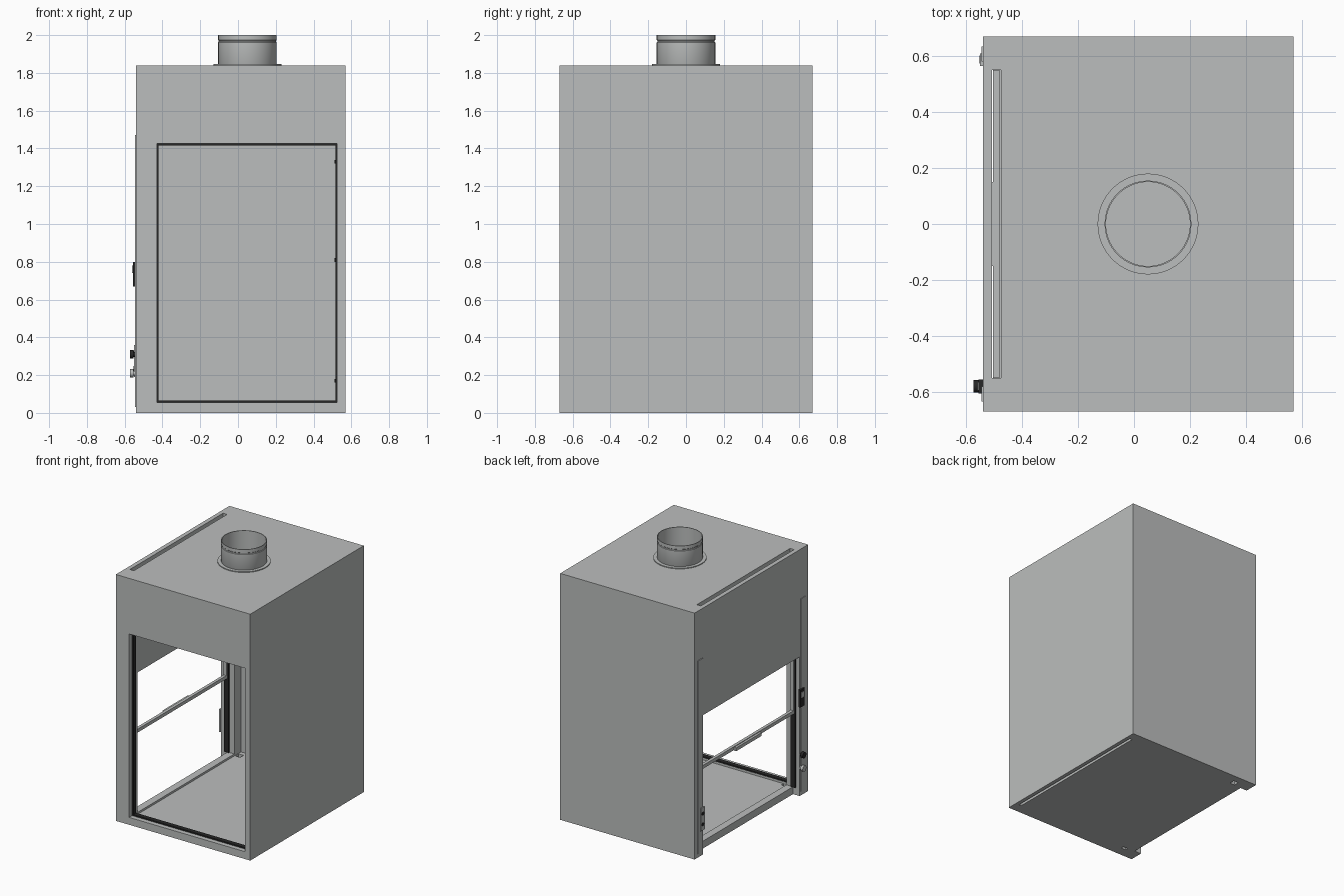
import bpy, bmesh, math
from mathutils import Vector, Matrix

old = bpy.data.objects.get("Cube")
if old:
    bpy.data.objects.remove(old, do_unlink=True)


def material(name, color):
    m = bpy.data.materials.new(name)
    m.use_nodes = True
    m.diffuse_color = (*color, 1)
    m.node_tree.nodes["Principled BSDF"].inputs["Base Color"].default_value = (*color, 1)
    return m


GREY = material("light grey steel", (0.50, 0.515, 0.51))
BLACK = material("black rubber", (0.02, 0.02, 0.02))


def finish(name, bm, mat):
    bmesh.ops.recalc_face_normals(bm, faces=bm.faces)
    me = bpy.data.meshes.new(name)
    bm.to_mesh(me)
    bm.free()
    ob = bpy.data.objects.new(name, me)
    bpy.context.collection.objects.link(ob)
    me.materials.append(mat)
    return ob


def box(name, x, y, z, mat=GREY):
    """Box from three (low, high) ranges."""
    bm = bmesh.new()
    bmesh.ops.create_cube(bm, size=1)
    for v in bm.verts:
        v.co = Vector([r[0] if c < 0 else r[1] for c, r in zip(v.co, (x, y, z))])
    return finish(name, bm, mat)


def smooth(ob):
    bpy.ops.object.select_all(action='DESELECT')
    ob.select_set(True)
    bpy.context.view_layer.objects.active = ob
    bpy.ops.object.shade_smooth_by_angle(angle=math.radians(35))


def lathe(name, profile, origin, mat=GREY, steps=64, axis='Z'):
    """Spin a closed (radius, height) profile; axis X points to -x."""
    bm = bmesh.new()
    rings = []
    for i in range(steps):
        a = 2 * math.pi * i / steps
        rings.append([bm.verts.new((r * math.cos(a), r * math.sin(a), h)) for r, h in profile])
    n = len(profile)
    for i in range(steps):
        a, b = rings[i], rings[(i + 1) % steps]
        for j in range(n):
            k = (j + 1) % n
            bm.faces.new((a[j], b[j], b[k], a[k]))
    bmesh.ops.remove_doubles(bm, verts=bm.verts, dist=1e-5)
    if axis == 'X':
        bm.transform(Matrix.Rotation(-math.pi / 2, 4, 'Y'))
    bm.transform(Matrix.Translation(origin))
    ob = finish(name, bm, mat)
    smooth(ob)
    return ob


def cut(target, cutters):
    """Subtract the cutters and remove them."""
    bpy.context.view_layer.objects.active = target
    for c in cutters:
        c.hide_render = True
        mod = target.modifiers.new("cut", 'BOOLEAN')
        mod.operation = 'DIFFERENCE'
        mod.solver = 'EXACT'
        mod.object = c
        bpy.ops.object.modifier_apply(modifier=mod.name)
        bpy.data.objects.remove(c, do_unlink=True)


# Cabinet shell: chamber, front window, sash opening, slots and floor holes
shell = box("cabinet_shell", (-0.54, 0.57), (-0.67, 0.67), (0, 1.84))
duct_hole = lathe("duct_cutter", [(0.0001, 1.7), (0.15, 1.7), (0.15, 1.9), (0.0001, 1.9)], (0.05, 0, 0))
cutters = [
    box("chamber", (-0.43, 0.55), (-0.60, 0.65), (0.04, 1.82)),
    box("window", (-0.43, 0.525), (-0.8, -0.5), (0.055, 1.425)),
    box("side_inner", (-0.50, -0.40), (-0.57, 0.57), (0.055, 1.10)),
    box("side_outer", (-0.60, -0.47), (-0.57, 0.57), (0.056, 1.04)),
    box("floor_notch", (-0.60, -0.485), (-0.57, 0.57), (-0.1, 0.10)),
    box("sash_slot", (-0.508, -0.475), (-0.55, 0.55), (0.9, 1.9)),
    box("rear_floor_slot", (0.522, 0.542), (-0.595, 0.60), (-0.1, 0.10)),
]
for s in (-1, 1):
    ends = sorted((s * 0.575, s * 0.615 if s > 0 else s * 0.598))
    cutters.append(box("floor_hole", (-0.425, -0.385), ends, (-0.1, 0.08)))
cut(shell, cutters)
duct_hole.data.update()
bpy.context.view_layer.update()
cut(shell, [duct_hole])

# Dark seal round the front window
W0, W1, Z0, Z1 = -0.432, 0.527, 0.053, 1.427
for name, x, z in (
    ("seal_right", (W0, W0 + 0.012), (Z0, Z1)),
    ("seal_left", (W1 - 0.012, W1), (Z0, Z1)),
    ("seal_bottom", (W0, W1), (Z0, Z0 + 0.012)),
    ("seal_top", (W0, W1), (Z1 - 0.012, Z1)),
):
    box("window_" + name, x, (-0.635, -0.601), z, BLACK)

# Small clips on the window edge
for z in (0.17, 0.81, 1.33):
    box("window_clip", (0.51, 0.524), (-0.600, -0.585), (z - 0.01, z + 0.01), BLACK)

# Exhaust collar with flange and bead
lathe("exhaust_collar", [(0.155, 1.84), (0.155, 1.962), (0.152, 1.965), (0.152, 1.972),
                         (0.155, 1.975), (0.155, 2.0), (0.150, 2.0), (0.150, 1.83)], (0.05, 0, 0))
lathe("collar_flange", [(0.151, 1.835), (0.18, 1.835), (0.18, 1.846), (0.151, 1.846)], (0.05, 0, 0))

# Sliding sash: bottom rail, stiles and handle
box("sash_rail", (-0.503, -0.480), (-0.55, 0.55), (0.61, 0.635))
box("sash_handle", (-0.520, -0.503), (-0.15, 0.15), (0.605, 0.63))
for s in (-1, 1):
    side = "left" if s < 0 else "right"
    box("sash_stile_" + side, (-0.503, -0.480), sorted((s * 0.548, s * 0.572)), (0.61, 1.80))
    box("sash_track_" + side, (-0.508, -0.470), sorted((s * 0.560, s * 0.572)), (0.056, 1.04), BLACK)
    # Cover strip on the outer face of each post
    box("post_cover_" + side, (-0.545, -0.538), sorted((s * 0.580, s * 0.635)), (0.03, 1.47))

# Control panel and knobs on the front post
box("control_panel", (-0.556, -0.54), (-0.605, -0.555), (0.67, 0.80), BLACK)
box("control_screen", (-0.560, -0.555), (-0.595, -0.565), (0.74, 0.78), GREY)
for z, mat, name in ((0.31, BLACK, "upper_knob"), (0.21, GREY, "lower_knob")):
    lathe(name, [(0.0001, 0), (0.013, 0), (0.013, 0.012), (0.022, 0.012), (0.022, 0.031),
                 (0.0001, 0.031)], (-0.542, -0.58, z), mat, 24, 'X')

# Power sockets on the rear post
box("socket_plate", (-0.551, -0.54), (0.565, 0.610), (0.19, 0.36))
for z in (0.235, 0.315):
    lathe("socket_outlet", [(0.0001, 0), (0.014, 0), (0.014, 0.003), (0.0001, 0.003)],
          (-0.550, 0.588, z), BLACK, 20, 'X')
